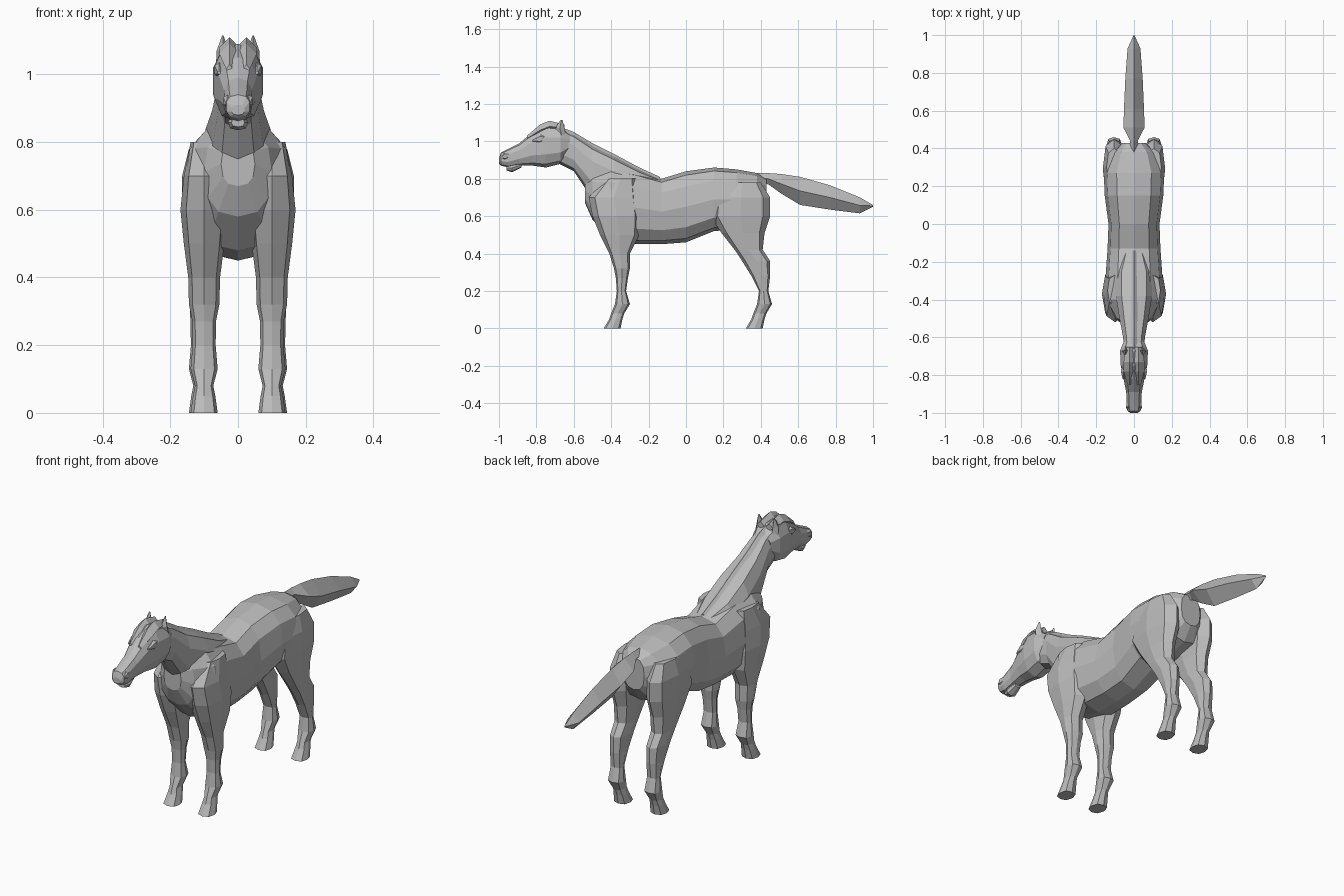
import bpy, bmesh
from math import sin, cos, pi, copysign

default_cube = bpy.data.objects.get("Cube")
if default_cube:
    bpy.data.objects.remove(default_cube, do_unlink=True)

# One plain coat colour
grey = (.5, .5, .5, 1)
coat = bpy.data.materials.new("grey_coat")
coat.use_nodes = True
coat.diffuse_color = grey
coat.node_tree.nodes["Principled BSDF"].inputs["Base Color"].default_value = grey


def squared(value, power):
    """Push a circle coordinate outwards to make a fuller section."""
    return copysign(abs(value) ** power, value)


def cross_section(first, second, half_width, sides, power):
    """Closed oval outline as pairs of sideways position and position between two ends."""
    middle, half_depth = (first + second) / 2, (first - second) / 2
    angles = [2 * pi * step / sides for step in range(sides)]
    return [(half_width * squared(sin(angle), power),
             middle + half_depth * squared(cos(angle), power)) for angle in angles]


def loft(name, rings, sides=8, power=.8, offset=0, upright=False):
    """Skin oval rings into a faceted solid.

    Lengthwise rings hold y, top, bottom, half width.
    Upright rings hold z, front, back, half width.
    """
    bm = bmesh.new()
    loops = []
    for station, first, second, half_width in rings:
        loop = []
        for across, along in cross_section(first, second, half_width, sides, power):
            y, z = (along, station) if upright else (station, along)
            loop.append(bm.verts.new((offset + across, y, z)))
        loops.append(loop)
    for loop, following in zip(loops, loops[1:]):
        for i in range(sides):
            bm.faces.new((loop[i - 1], loop[i], following[i], following[i - 1]))
    bm.faces.new(loops[0])
    bm.faces.new(loops[-1])
    bmesh.ops.recalc_face_normals(bm, faces=bm.faces)
    mesh = bpy.data.meshes.new(name)
    bm.to_mesh(mesh)
    bm.free()
    mesh.materials.append(coat)
    part = bpy.data.objects.new(name, mesh)
    bpy.context.scene.collection.objects.link(part)


def mirrored_pair(name, rings, offset, **options):
    """Build the same part on the left and on the right."""
    for label, direction in (("left", 1), ("right", -1)):
        loft(label + "_" + name, rings, offset=direction * offset, **options)


def lower_leg(y):
    """Cannon, fetlock, pastern and hoof below a given shin position."""
    return [(.2, y, y + .05, .034), (.13, y - .01, y + .07, .04),
            (.08, y - .03, y + .04, .027), (.05, y - .04, y + .03, .033),
            (0, y - .07, y + .02, .04)]


# Trunk from rump to breast
trunk = [(.43, .8, .63, .06), (.38, .83, .56, .12), (.27, .85, .53, .16),
         (.15, .86, .52, .155), (0, .84, .46, .135), (-.13, .8, .45, .14),
         (-.27, .84, .45, .15), (-.4, .86, .48, .16), (-.5, .84, .58, .1),
         (-.54, .8, .67, .05)]
loft("trunk", trunk, sides=12)

# Neck sinking into the withers
neck = [(-.14, .8, .7, .06), (-.25, .85, .65, .1), (-.38, .92, .65, .1),
        (-.5, .98, .69, .08), (-.6, 1.04, .84, .06), (-.68, 1.07, .88, .055)]
loft("neck", neck, sides=10)

# Crest of hair following the top of the neck
crest = [(y, top + .01, top - .04, .025) for y, top, bottom, width in neck]
loft("mane", crest, sides=4, power=1)

# Head from the cheeks to the nose
head = [(-.62, 1.04, .94, .055), (-.67, 1.08, .88, .077), (-.75, 1.09, .86, .073),
        (-.82, 1.05, .87, .058), (-.89, .99, .87, .043), (-.95, .96, .86, .04),
        (-.99, .94, .87, .036), (-1, .91, .88, .02)]
loft("head", head, sides=10)
loft("lower_lip", [(-.88, .89, .86, .02), (-.93, .88, .835, .03), (-.96, .87, .845, .02)])

# Tail streaming out behind
tail = [(.37, .83, .78, .02), (.44, .83, .77, .02), (.51, .825, .72, .056),
        (.61, .81, .66, .053), (.77, .765, .635, .046), (.93, .7, .615, .034),
        (1, .66, .65, .002)]
loft("tail", tail, sides=4, power=1)

# Forelegs from shoulder to hoof
foreleg = [(.8, -.43, -.27, .04), (.7, -.52, -.25, .06), (.6, -.5, -.24, .07),
           (.5, -.46, -.25, .06), (.4, -.41, -.3, .047), (.32, -.385, -.3, .045),
           (.27, -.375, -.31, .035)]
mirrored_pair("front_leg", foreleg + lower_leg(-.37), .1, upright=True)

# Hind legs from haunch to hoof
hind_leg = [(.78, .2, .4, .04), (.7, .14, .45, .06), (.6, .13, .45, .06),
            (.51, .19, .42, .05), (.42, .26, .41, .043), (.36, .3, .45, .04),
            (.28, .35, .45, .036)]
mirrored_pair("hind_leg", hind_leg + lower_leg(.39), .105, upright=True)

# Ears, forelock and brows
mirrored_pair("ear", [(1.03, -.69, -.64, .02), (1.07, -.7, -.65, .018),
                      (1.115, -.67, -.66, .002)], .045, sides=4, power=1, upright=True)
mirrored_pair("forelock", [(-.65, 1.09, 1.05, .02), (-.73, 1.11, 1.05, .03),
                           (-.78, 1.09, 1.03, .03), (-.85, 1.03, 1, .01)],
              .025, sides=4, power=1)
mirrored_pair("brow", [(-.75, 1.03, 1.01, .01), (-.78, 1.035, .99, .015),
                       (-.82, 1.01, 1, .005)], .056, sides=6)
mirrored_pair("nostril", [(-.94, .94, .91, .005), (-.97, .94, .9, .012),
                          (-.985, .92, .91, .005)], .032, sides=6)
